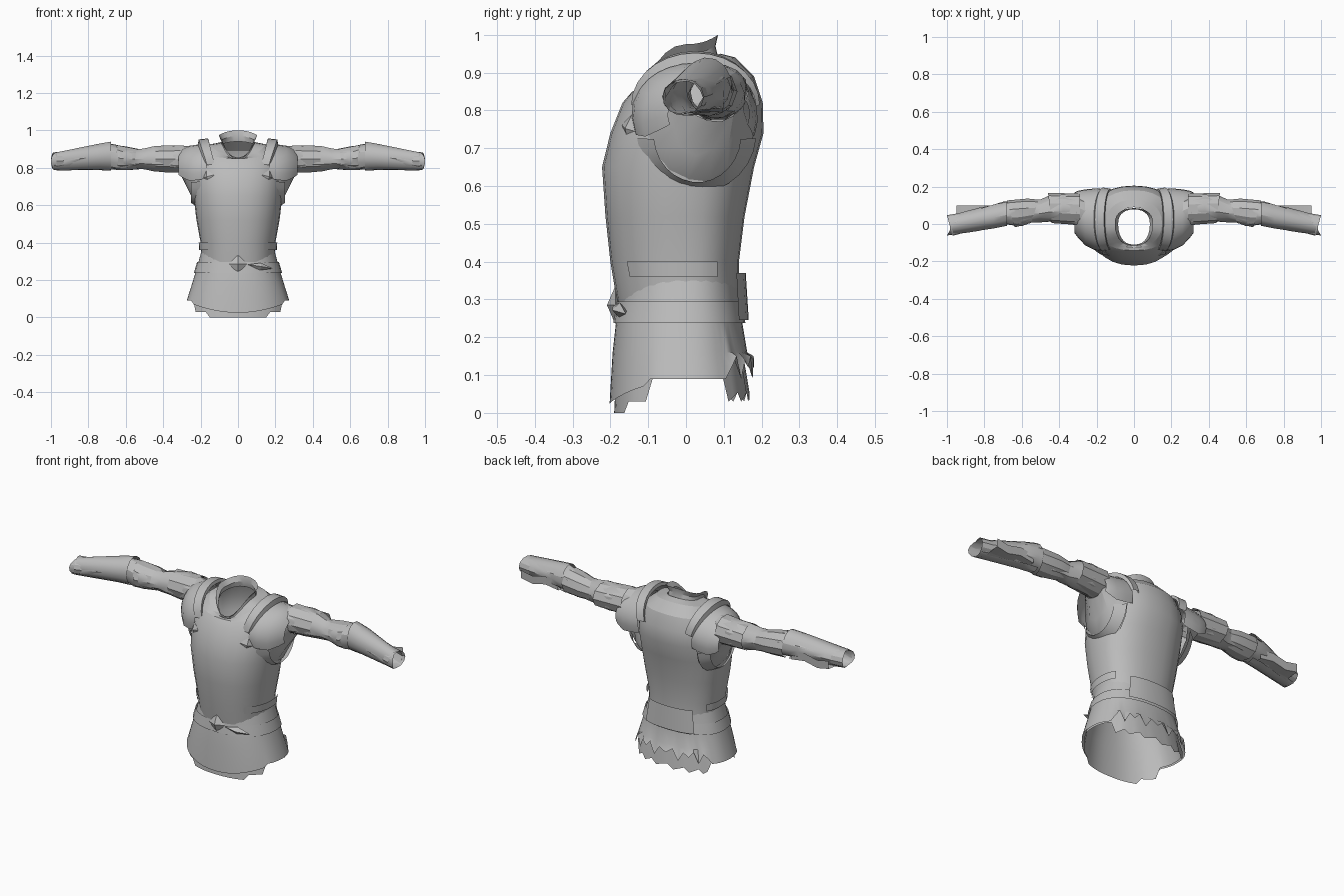
import bpy, bmesh, math, random
from mathutils import Matrix, Vector

random.seed(4)
if "Cube" in bpy.data.objects:
    bpy.data.objects.remove(bpy.data.objects["Cube"])

grey = bpy.data.materials.new("plain grey")
grey.use_nodes = True
grey.diffuse_color = (0.5, 0.5, 0.5, 1)
grey.node_tree.nodes["Principled BSDF"].inputs["Base Color"].default_value = (0.5, 0.5, 0.5, 1)


def finish(name, bm, mirror=False, angle=28):
    """Turn a bmesh into a shaded object, optionally mirrored across x."""
    bmesh.ops.recalc_face_normals(bm, faces=bm.faces[:])
    mesh = bpy.data.meshes.new(name)
    bm.to_mesh(mesh)
    bm.free()
    mesh.materials.append(grey)
    ob = bpy.data.objects.new(name, mesh)
    bpy.context.collection.objects.link(ob)
    bpy.ops.object.select_all(action='DESELECT')
    ob.select_set(True)
    bpy.context.view_layer.objects.active = ob
    bpy.ops.object.shade_smooth_by_angle(angle=math.radians(angle))
    if mirror:
        ob.modifiers.new("mirror", 'MIRROR')
    return ob


def loft(name, rings, closed=True, mirror=False, angle=28):
    """Skin a list of equally long point rings."""
    bm = bmesh.new()
    rows = [[bm.verts.new(p) for p in ring] for ring in rings]
    n = len(rows[0])
    for a, b in zip(rows, rows[1:]):
        for i in range(n if closed else n - 1):
            j = (i + 1) % n
            bm.faces.new((a[i], a[j], b[j], b[i]))
    return finish(name, bm, mirror, angle)


def body_ring(hw, yf, yb, zs, zf=None, zb=None, n=28, span=None, grow=0.0):
    """Horizontal body section; front, side and back may differ in height."""
    zf = zs if zf is None else zf
    zb = zs if zb is None else zb
    a0, a1 = span or (0, 360)
    pts = []
    for i in range(n):
        t = math.radians(a0 + (a1 - a0) * i / (n - 1 if span else n))
        c, s = math.cos(t), math.sin(t)
        x = (hw + grow) * math.copysign(abs(c) ** 0.88, c)
        y = (yb + grow) * s ** 0.85 if s > 0 else -(grow - yf) * abs(s) ** 0.92
        z = zs + ((zb if s > 0 else zf) - zs) * s * s
        pts.append((x, y, z))
    return pts


# Cuirass, from the waist up to the neck opening
cuirass = [
    (0.197, -0.175, 0.14, 0.33, 0.25, 0.33), (0.2, -0.2, 0.14, 0.40),
    (0.222, -0.213, 0.155, 0.52), (0.238, -0.222, 0.18, 0.65),
    (0.242, -0.2, 0.205, 0.74), (0.235, -0.168, 0.203, 0.82),
    (0.205, -0.142, 0.18, 0.88, 0.85, 0.89), (0.15, -0.125, 0.13, 0.925, 0.85, 0.94),
    (0.09, -0.11, 0.09, 0.935, 0.84, 0.95)]
loft("cuirass", [body_ring(*r) for r in cuirass], angle=20)

# Collar, tall behind and open in front
loft("collar", [body_ring(0.088, -0.112, 0.085, 0.925, 0.838, 0.94),
                body_ring(0.085, -0.112, 0.078, 0.95, 0.845, 0.97),
                body_ring(0.103, -0.116, 0.085, 0.975, 0.855, 1.0)])


# Layered skirt with a torn hem
def skirt(name, hem, grow, n=56):
    rows = [body_ring(0.195, -0.168, 0.135, 0.35, n=n, grow=grow),
            body_ring(0.222, -0.182, 0.145, 0.25, n=n, grow=grow),
            body_ring(0.25, -0.192, 0.16, 0.16, n=n, grow=grow)]
    low = body_ring(0.272, -0.2, 0.178, 0.09, n=n, grow=grow)
    rows.append([(x, y, hem(x, y, i)) for i, (x, y, z) in enumerate(low)])
    loft(name, rows, angle=35)


def outer_hem(x, y, i):
    if y < -0.1:
        return 0.025 + 0.8 * x * x
    return 0.09 if y < 0.11 else (0.09, 0.14, 0.12, 0.15)[i % 4]


def under_hem(x, y, i):
    if y < -0.1:
        return 0.0 if abs(x) < 0.16 else 0.03
    return 0.09 if y < 0.11 else 0.03 + 0.012 * (i % 3)


skirt("outer_skirt", outer_hem, 0.002)
skirt("under_skirt", under_hem, -0.010)

# Waist plates, belt and back panel
waist = [(0.2, -0.19, 0.14, 0.40), (0.198, -0.18, 0.14, 0.36)]
for name, span in (("left_waist_plate", (-50, 30)), ("right_waist_plate", (150, 230))):
    loft(name, [body_ring(*r, n=9, span=span, grow=0.010) for r in waist], closed=False)
belt = [(0.209, -0.174, 0.138, 0.295), (0.226, -0.182, 0.147, 0.238)]
loft("belt", [body_ring(*r, grow=0.010) for r in belt])
panel = [(0.2, -0.175, 0.142, 0.37), (0.228, -0.18, 0.15, 0.245)]
loft("back_panel", [body_ring(*r, n=9, span=(55, 125), grow=0.016) for r in panel], closed=False)


# Shoulder caps and raised straps, as arches lofted outwards
def arch(x, cy, cz, ry, rz, lean=0.0, ext=18, n=15):
    pts = []
    for i in range(n):
        t = math.radians(-ext + (180 + 2 * ext) * i / (n - 1))
        pts.append((x + lean * math.sin(t), cy - ry * math.cos(t), cz + rz * math.sin(t)))
    return pts


loft("shoulder_cap", [arch(0.165, 0.022, 0.79, 0.166, 0.145, 0.01),
                      arch(0.21, 0.025, 0.78, 0.165, 0.145),
                      arch(0.26, 0.035, 0.775, 0.15, 0.143),
                      arch(0.30, 0.052, 0.785, 0.125, 0.115),
                      arch(0.318, 0.06, 0.79, 0.108, 0.09)], closed=False, mirror=True)
loft("shoulder_strap", [arch(0.125, 0.025, 0.815, 0.155, 0.125, 0.03, 0),
                        arch(0.125, 0.025, 0.82, 0.164, 0.137, 0.035, 0),
                        arch(0.165, 0.025, 0.815, 0.17, 0.137, 0.045, 0),
                        arch(0.17, 0.025, 0.81, 0.16, 0.115, 0.045, 0)], closed=False, mirror=True)


# Arms
def tube(x, cy, cz, ry, rz, jitter=0.0, slant=0.0, a0=0, a1=360, n=14):
    pts = []
    full = a1 - a0 == 360
    for i in range(n):
        t = math.radians(a0 + (a1 - a0) * i / (n if full else n - 1))
        k = 1 + random.uniform(-jitter, jitter)
        pts.append((x + slant * math.cos(t), cy + ry * k * math.cos(t), cz + rz * k * math.sin(t)))
    return pts


arm_path = [(0.30, 0.075, 0.848, 0.08, 0.074), (0.38, 0.085, 0.848, 0.076, 0.07),
            (0.45, 0.082, 0.848, 0.072, 0.064), (0.50, 0.07, 0.846, 0.06, 0.056),
            (0.55, 0.068, 0.846, 0.06, 0.054), (0.60, 0.06, 0.85, 0.066, 0.06),
            (0.65, 0.055, 0.855, 0.066, 0.066), (0.70, 0.056, 0.86, 0.06, 0.068),
            (0.76, 0.042, 0.857, 0.06, 0.062), (0.83, 0.025, 0.85, 0.058, 0.054),
            (0.90, 0.01, 0.842, 0.054, 0.048), (0.985, -0.008, 0.834, 0.05, 0.043)]
loft("sleeve", [tube(*r, jitter=0.09) for r in arm_path], mirror=True)
loft("armhole_cloth", [tube(0.19, 0.03, 0.745, 0.15, 0.165),
                       tube(0.235, 0.035, 0.765, 0.125, 0.15, 0.04),
                       tube(0.265, 0.05, 0.80, 0.1, 0.115, 0.1),
                       tube(0.31, 0.075, 0.845, 0.078, 0.074, 0.05)], mirror=True)
loft("armhole_rim", [tube(0.2, 0.028, 0.74, 0.158, 0.158, a0=185, a1=355),
                     tube(0.25, 0.03, 0.735, 0.115, 0.125, a0=185, a1=355)],
     closed=False, mirror=True)

# Plates over the arms
loft("upper_arm_plate", [tube(0.29, 0.078, 0.848, 0.084, 0.076, n=10),
                         tube(0.45, 0.086, 0.848, 0.081, 0.068, slant=0.01, n=10)], mirror=True)
loft("elbow_plate", [tube(0.53, 0.068, 0.846, 0.062, 0.056, slant=-0.02, n=10),
                     tube(0.60, 0.06, 0.85, 0.076, 0.066, slant=-0.03, n=10),
                     tube(0.66, 0.056, 0.855, 0.07, 0.07, slant=0.02, n=10)], mirror=True)
loft("forearm_plate", [tube(0.68, 0.056, 0.862, 0.066, 0.078, a0=20, a1=300, n=12),
                       tube(0.75, 0.042, 0.858, 0.066, 0.07, a0=20, a1=300, n=12),
                       tube(0.97, -0.006, 0.834, 0.056, 0.048, slant=-0.03, a0=20, a1=300, n=12)],
     closed=False, mirror=True)
loft("wrist_cuff", [tube(0.93, 0.003, 0.838, 0.056, 0.046, n=12),
                    tube(0.985, -0.008, 0.836, 0.055, 0.047, slant=0.015, n=12)], mirror=True)
loft("forearm_flap", [[(x, 0.06 - (x - 0.7) * 0.12, 0.80), (x, 0.098, 0.80 + dz), (x, 0.1, 0.845 + dz)]
                      for x, dz in ((0.72, 0.0), (0.8, 0.012), (0.88, -0.006), (0.95, 0.008))],
     closed=False, mirror=True)


# Diamond studs and belt ornaments
def stud(name, place, size, turn=0.0, tilt=0.0, mirror=False):
    bm = bmesh.new()
    bmesh.ops.create_icosphere(bm, subdivisions=1, radius=0.01)
    bm.clear()
    tips = [bm.verts.new(v) for v in ((1, 0, 0), (0, 0, 1), (-1, 0, 0), (0, 0, -1))]
    for peak in (bm.verts.new((0, -1, 0)), bm.verts.new((0, 1, 0))):
        for i in range(4):
            bm.faces.new((tips[i], tips[(i + 1) % 4], peak))
    move = (Matrix.Translation(Vector(place)) @ Matrix.Rotation(turn, 4, 'Z')
            @ Matrix.Rotation(tilt, 4, 'Y') @ Matrix.Diagonal((*size, 1)))
    bm.transform(move)
    finish(name, bm, mirror, 5)


stud("belt_gem", (0, -0.187, 0.285), (0.05, 0.022, 0.05))
stud("belt_clasp", (0.12, -0.176, 0.272), (0.07, 0.02, 0.02), 0.25, 0.15)
stud("chest_stud", (0.16, -0.148, 0.752), (0.04, 0.016, 0.04), 0.6, 0.25, True)
